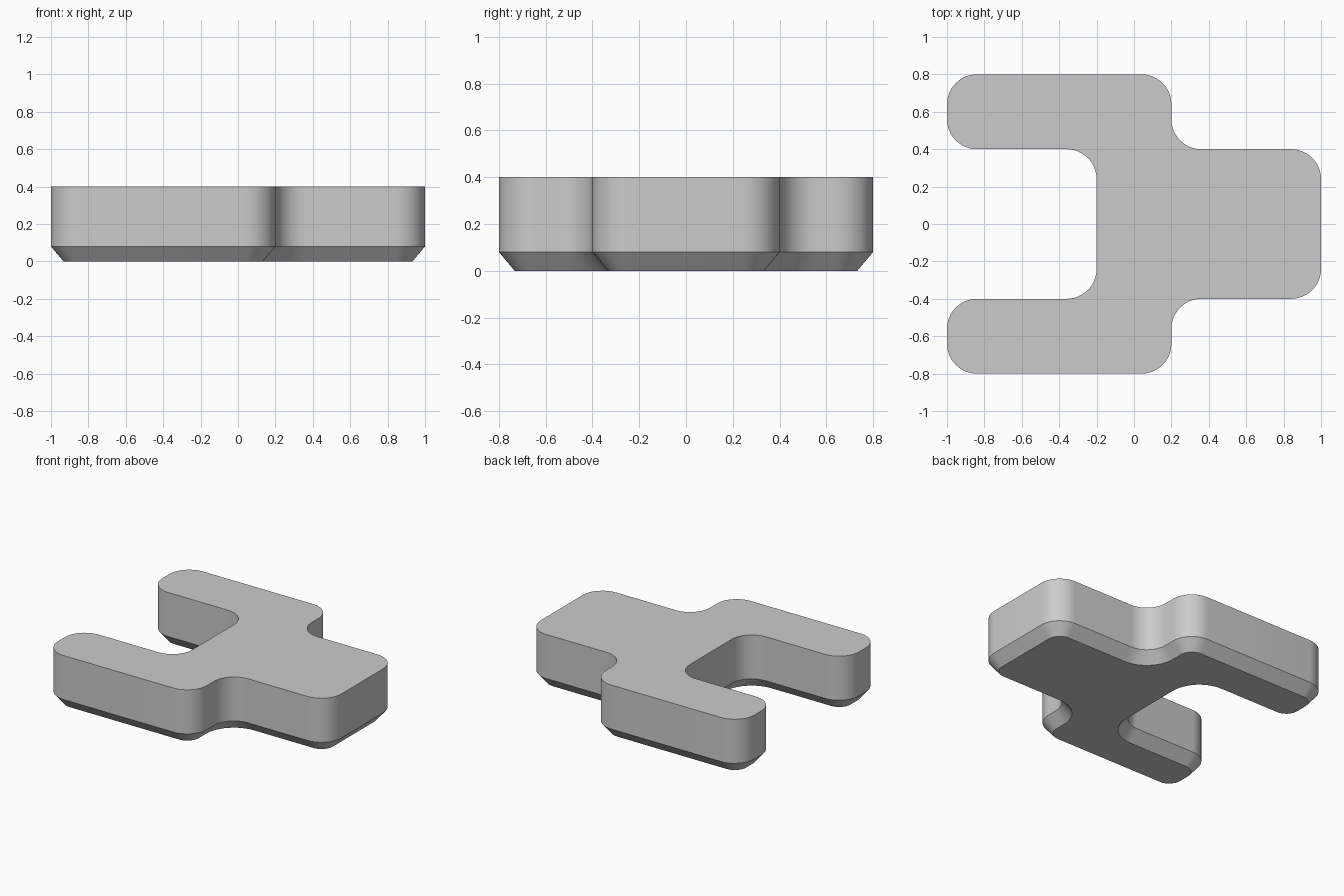
import bpy, bmesh, math
from mathutils import Vector

if "Cube" in bpy.data.objects:
    bpy.data.objects.remove(bpy.data.objects["Cube"])

RADIUS, INSET, CHAMFER, HEIGHT, STEPS = 0.16, 0.067, 0.08, 0.4, 12

# Fork outline, counter-clockwise: lower half mirrored to the upper half
half = [(-0.2, -0.4), (-1, -0.4), (-1, -0.8), (0.2, -0.8), (0.2, -0.4), (1, -0.4)]
outline = [Vector(p) for p in half + [(x, -y) for x, y in reversed(half)]]


def rounded_ring(bm, inset, z):
    """Outline with filleted corners, moved inwards by inset."""
    ring = []
    for i, corner in enumerate(outline):
        d_in = (corner - outline[i - 1]).normalized()
        d_out = (outline[(i + 1) % len(outline)] - corner).normalized()
        turn = d_in.x * d_out.y - d_in.y * d_out.x
        centre = corner + (d_out - d_in) * RADIUS
        r = RADIUS - turn * inset
        for k in range(STEPS + 1):
            t = math.pi / 2 * k / STEPS
            p = centre + (d_in * math.sin(t) - d_out * math.cos(t)) * r
            ring.append(bm.verts.new((p.x, p.y, z)))
    return ring


# Plate with a chamfered lower edge
bm = bmesh.new()
rings = [rounded_ring(bm, INSET, 0), rounded_ring(bm, 0, CHAMFER), rounded_ring(bm, 0, HEIGHT)]
for low, high in zip(rings, rings[1:]):
    for i in range(len(low)):
        j = (i + 1) % len(low)
        bm.faces.new((low[i], low[j], high[j], high[i]))
bm.faces.new(list(reversed(rings[0])))
bm.faces.new(rings[-1])
bmesh.ops.recalc_face_normals(bm, faces=bm.faces[:])
mesh = bpy.data.meshes.new("forked_plate")
bm.to_mesh(mesh)
bm.free()

plate = bpy.data.objects.new("forked_plate", mesh)
bpy.context.collection.objects.link(plate)

grey = bpy.data.materials.new("light_grey")
grey.diffuse_color = (0.6, 0.6, 0.6, 1)
grey.use_nodes = True
grey.node_tree.nodes["Principled BSDF"].inputs["Base Color"].default_value = grey.diffuse_color
mesh.materials.append(grey)

# Smooth corners, crisp rims
bpy.context.view_layer.objects.active = plate
plate.select_set(True)
bpy.ops.object.shade_smooth_by_angle(angle=math.radians(30))
